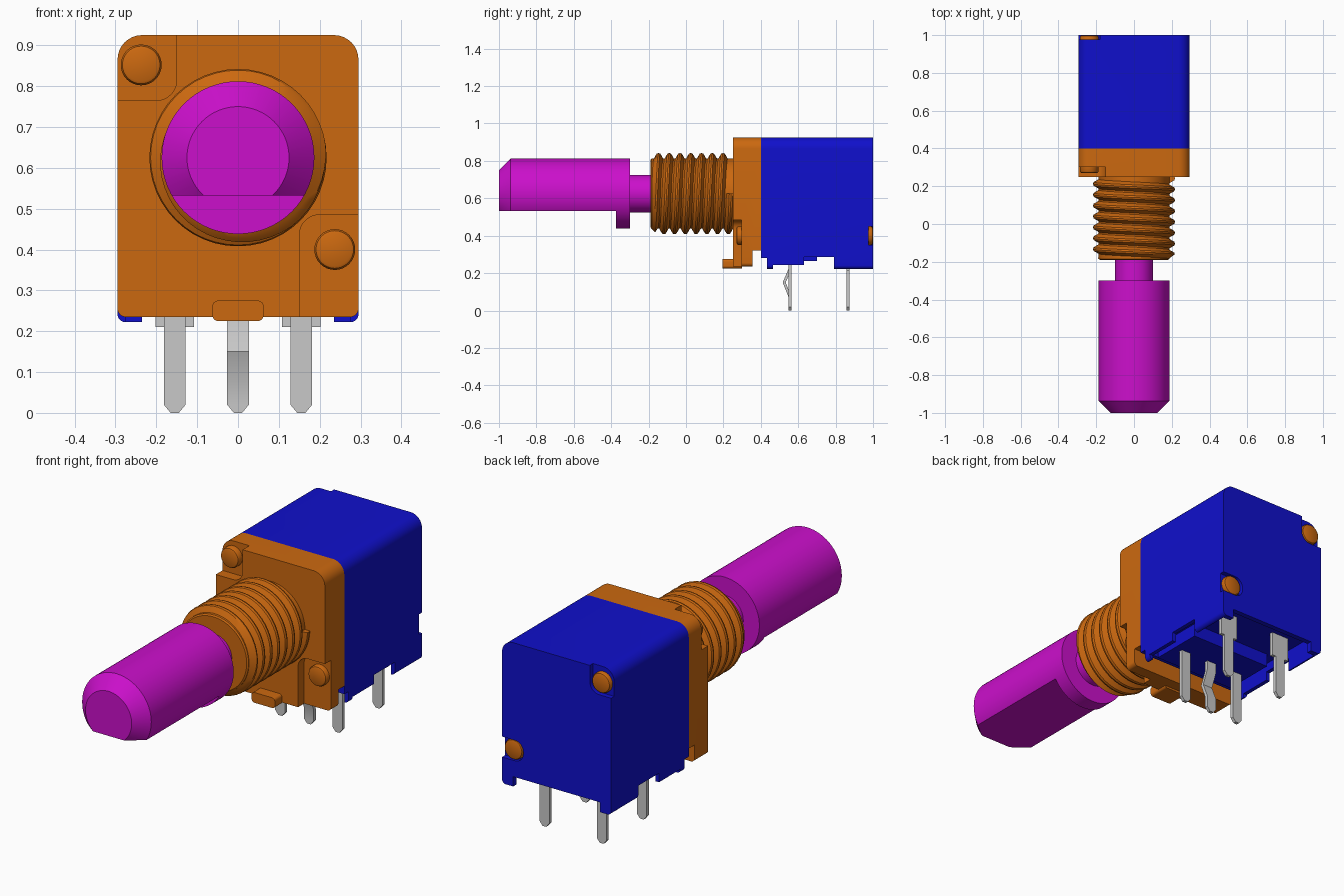
import bpy, bmesh, math

if "Cube" in bpy.data.objects:
    bpy.data.objects.remove(bpy.data.objects["Cube"], do_unlink=True)


def material(name, rgb):
    mat = bpy.data.materials.new(name)
    mat.use_nodes = True
    mat.diffuse_color = (*rgb, 1)
    mat.node_tree.nodes["Principled BSDF"].inputs["Base Color"].default_value = (*rgb, 1)
    return mat


ORANGE = material("orange", (0.6, 0.14, 0.005))
BLUE = material("blue", (0.005, 0.005, 0.6))
MAGENTA = material("magenta", (0.6, 0.005, 0.6))
GREY = material("pin grey", (0.58, 0.58, 0.58))
AXIS_Z = 0.625


def skin(name, rings, mat=None):
    """Join a series of equal closed rings into a capped solid."""
    bm = bmesh.new()
    rows = [[bm.verts.new(p) for p in ring] for ring in rings]
    n = len(rows[0])
    for a, b in zip(rows, rows[1:]):
        for i in range(n):
            j = (i + 1) % n
            bm.faces.new((a[i], a[j], b[j], b[i]))
    bm.faces.new(rows[0])
    bm.faces.new(rows[-1][::-1])
    bmesh.ops.recalc_face_normals(bm, faces=bm.faces)
    mesh = bpy.data.meshes.new(name)
    bm.to_mesh(mesh)
    bm.free()
    ob = bpy.data.objects.new(name, mesh)
    bpy.context.collection.objects.link(ob)
    if mat:
        mesh.materials.append(mat)
    return ob


def lathe(name, profile, mat, x=0, z=AXIS_Z, n=64):
    """Turn (y, radius) points about an axis along y."""
    angles = [math.tau * i / n for i in range(n)]
    return skin(name, [[(x + r * math.cos(a), y, z + r * math.sin(a)) for a in angles]
                       for y, r in profile], mat)


def plate(name, x0, x1, z0, z1, y0, y1, mat=None, radii=(0, 0, 0, 0)):
    """Block along y with rounded corners: bottom -x, bottom +x, top +x, top -x."""
    corners = [(x0, z0, 1, 1), (x1, z0, -1, 1), (x1, z1, -1, -1), (x0, z1, 1, -1)]
    outline = []
    for k, ((x, z, sx, sz), r) in enumerate(zip(corners, radii)):
        steps = 8 if r else 0
        for i in range(steps + 1):
            a = math.pi * (1 + k / 2) + (math.pi / 2 * i / steps if steps else 0)
            outline.append((x + sx * r + r * math.cos(a), z + sz * r + r * math.sin(a)))
    return skin(name, [[(x, y, z) for x, z in outline] for y in (y0, y1)], mat)


def cut(ob, cutters):
    for c in cutters:
        mod = ob.modifiers.new("cut", 'BOOLEAN')
        mod.operation, mod.solver, mod.object = 'DIFFERENCE', 'EXACT', c
    graph = bpy.context.evaluated_depsgraph_get()
    mesh = bpy.data.meshes.new_from_object(ob.evaluated_get(graph))
    ob.modifiers.clear()
    ob.data = mesh
    for c in cutters:
        bpy.data.objects.remove(c, do_unlink=True)


# Shaft with a chamfered tip, a flat underneath and a narrow neck
shaft = lathe("shaft", [(-1, 0.125), (-0.937, 0.187), (-0.3, 0.187),
                        (-0.3, 0.1), (-0.15, 0.1)], MAGENTA)
cut(shaft, [plate("flat_cutter", -0.3, 0.3, 0.3, 0.532, -1.1, -0.375)])

# Bushing core and its helical thread
lathe("bushing", [(-0.19, 0.18), (-0.185, 0.187), (0.27, 0.187)], ORANGE)
PITCH, START, SEGS, TURNS = 0.0575, -0.19, 48, 8
rings = []
for i in range(SEGS * TURNS + 1):
    a = math.tau * i / SEGS
    ring = []
    for dy, r in ((0, 0.18), (0.019, 0.214), (0.0285, 0.217), (0.038, 0.214), (PITCH, 0.18)):
        y = START - PITCH + PITCH * i / SEGS + dy
        fade = min(1, max(0, (y - START) / 0.03))
        r = 0.18 + (r - 0.18) * fade
        y = max(START + 0.003, y)
        ring.append((r * math.cos(a), y, AXIS_Z + r * math.sin(a)))
    rings.append(ring)
skin("bushing_thread", rings, ORANGE)

# Front plate with two corner pockets and a step under its rear edge
front = plate("front_plate", -0.295, 0.295, 0.235, 0.925, 0.25, 0.4, ORANGE,
              (0.02, 0.02, 0.06, 0.06))
cut(front, [
    plate("top_pocket", -0.4, -0.15, 0.765, 1, 0.2, 0.302, None, (0, 0.05, 0, 0)),
    plate("low_pocket", 0.15, 0.4, 0.1, 0.485, 0.2, 0.297, None, (0, 0, 0, 0.05)),
    plate("step", -0.4, 0.4, 0.1, 0.32, 0.355, 0.5)])
plate("locating_tab", -0.0625, 0.0625, 0.225, 0.275, 0.195, 0.3, ORANGE, (0.014,) * 4)

# Rear housing, hollow underneath, with feet and rivet notches
housing = plate("housing", -0.295, 0.295, 0.222, 0.925, 0.4, 1, BLUE,
                (0.02, 0.02, 0.06, 0.06))
cut(housing, [
    plate("cavity", -0.275, 0.275, 0.1, 0.33, 0.42, 0.975),
    plate("side_gap_front", -0.4, 0.4, 0.1, 0.28, 0.3, 0.432),
    plate("side_gap_middle", -0.4, 0.4, 0.1, 0.243, 0.465, 0.64),
    plate("side_gap_rear", -0.4, 0.4, 0.1, 0.287, 0.63, 0.79),
    plate("back_gap", -0.235, 0.235, 0.1, 0.27, 0.95, 1.1),
    plate("front_gap", -0.235, 0.235, 0.1, 0.28, 0.3, 0.46),
    plate("top_notch", -0.4, -0.18, 0.795, 1, 0.976, 1.1, None, (0, 0.05, 0, 0)),
    plate("low_notch", 0.18, 0.4, 0.35, 0.45, 0.976, 1.1, None, (0.045, 0, 0, 0.045))])
plate("terminal_base", -0.22, 0.22, 0.265, 0.34, 0.435, 0.7, BLUE)

# Rivet heads at both ends
for label, x, z in (("top", -0.237, 0.852), ("low", 0.237, 0.4)):
    lathe(label + "_front_rivet", [(0.27, 0.04), (0.273, 0.046), (0.28, 0.05), (0.31, 0.05)],
          ORANGE, x, z, 32)
    lathe(label + "_back_rivet", [(0.96, 0.05), (0.988, 0.05), (0.996, 0.046), (0.999, 0.04)],
          ORANGE, x, z, 32)


# Terminal pins, lofted from (height, half width, y) rows
def pin(name, x, rows):
    t = 0.008
    skin(name, [[(x - w, y - t, z), (x + w, y - t, z), (x + w, y + t, z), (x - w, y + t, z)]
                for z, w, y in rows], GREY)


W = 0.0265
for side, x in (("right", -0.155), ("left", 0.155)):
    pin(side + "_front_pin", x, [(0, 0.01, 0.555), (0.02, W, 0.555), (0.3, W, 0.555)])
    pin(side + "_rear_pin", x, [(0, 0.01, 0.865), (0.02, W, 0.865), (0.21, W, 0.865),
                                (0.21, 0.047, 0.865), (0.35, 0.047, 0.865)])
pin("kinked_pin", 0, [(0, 0.01, 0.555), (0.02, W, 0.555), (0.075, W, 0.555),
                      (0.15, W, 0.525), (0.22, W, 0.555), (0.3, W, 0.555)])

# Smooth round surfaces, keep hard edges
for ob in bpy.context.collection.objects:
    if ob.type == 'MESH':
        bpy.ops.object.select_all(action='DESELECT')
        ob.select_set(True)
        bpy.context.view_layer.objects.active = ob
        bpy.ops.object.shade_smooth_by_angle(angle=math.radians(30))
